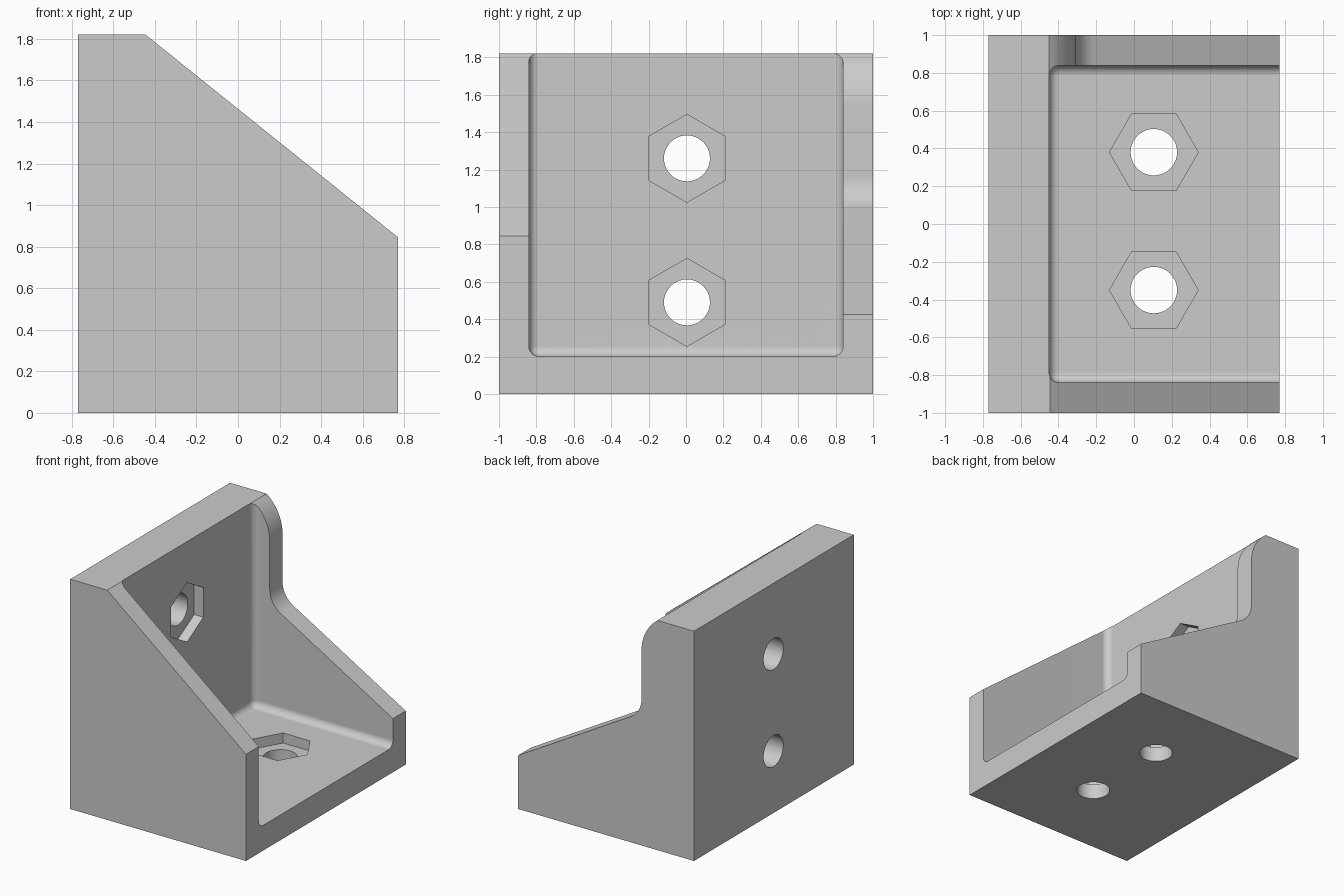
import bpy, bmesh
from math import sin, cos, radians
from mathutils import Matrix, Vector

cube = bpy.data.objects.get("Cube")
if cube:
    bpy.data.objects.remove(cube, do_unlink=True)

grey = bpy.data.materials.new("light grey")
grey.use_nodes = True
COLOUR = (0.6, 0.6, 0.6, 1)
grey.diffuse_color = COLOUR
grey.node_tree.nodes["Principled BSDF"].inputs["Base Color"].default_value = COLOUR


def finish(bm, name):
    bmesh.ops.recalc_face_normals(bm, faces=bm.faces)
    mesh = bpy.data.meshes.new(name)
    bm.to_mesh(mesh)
    bm.free()
    mesh.materials.append(grey)
    ob = bpy.data.objects.new(name, mesh)
    bpy.context.collection.objects.link(ob)
    return ob


def extrude_profile(name, points, y0, y1):
    """Extrude an x-z outline along y."""
    bm = bmesh.new()
    face = bm.faces.new([bm.verts.new((x, y0, z)) for x, z in points])
    new = bmesh.ops.extrude_face_region(bm, geom=[face])["geom"]
    bmesh.ops.translate(bm, vec=(0, y1 - y0, 0),
                        verts=[v for v in new if isinstance(v, bmesh.types.BMVert)])
    return finish(bm, name)


def prism(name, sides, radius, start, end, turn=0):
    """Regular prism between two points."""
    start, end = Vector(start), Vector(end)
    axis = end - start
    bm = bmesh.new()
    bmesh.ops.create_cone(bm, cap_ends=True, segments=sides, radius1=radius,
                          radius2=radius, depth=axis.length)
    spin = Matrix.Rotation(radians(turn), 4, 'Z')
    aim = Matrix.Rotation(radians(90), 4, 'Y') if abs(axis.x) > abs(axis.z) else Matrix()
    bm.transform(Matrix.Translation((start + end) / 2) @ aim @ spin)
    return finish(bm, name)


def arc(cx, cz, r, a0, a1, steps=10):
    angles = [radians(a0 + (a1 - a0) * i / steps) for i in range(steps + 1)]
    return [(cx + r * cos(a), cz + r * sin(a)) for a in angles]


def cut(body, cutter):
    mod = body.modifiers.new("cut", 'BOOLEAN')
    mod.operation, mod.solver, mod.object = 'DIFFERENCE', 'EXACT', cutter
    bpy.ops.object.modifier_apply(modifier=mod.name)
    bpy.data.objects.remove(cutter, do_unlink=True)


# Outer body with the sloping gusset edge
bracket = extrude_profile("corner_bracket", [(-0.77, 0), (0.77, 0), (0.77, 0.845),
                          (-0.445, 1.82), (-0.77, 1.82)], -1, 1)
bpy.ops.object.select_all(action='DESELECT')
bracket.select_set(True)
bpy.context.view_layer.objects.active = bracket

# Filleted pocket between the two gussets
bm = bmesh.new()
bmesh.ops.create_cube(bm, size=1)
bm.transform(Matrix.Translation((0.55, 0, 1.2)) @ Matrix.Diagonal((2, 1.68, 2, 1)))
bmesh.ops.bevel(bm, geom=bm.edges[:], offset=0.055, segments=6, profile=0.5, affect='EDGES')
cut(bracket, finish(bm, "pocket_cutter"))

# Lower, stepped edge of the rear gusset
step = (arc(-0.66, 1.54, 0.35, 53, 0) + arc(-0.12, 1.16, 0.19, 180, 239)
        + [(0.77, 0.425), (0.9, 0.35), (0.9, 2), (-0.4, 2)])
cut(bracket, extrude_profile("step_cutter", step, 0.7, 1.1))

# Bolt holes with hexagonal nut recesses: upright wall, then base
for z in (0.49, 1.26):
    cut(bracket, prism("hole_cutter", 40, 0.123, (-1, 0.005, z), (-0.3, 0.005, z)))
    cut(bracket, prism("nut_cutter", 6, 0.235, (-0.53, 0.005, z), (-0.3, 0.005, z), 90))
for y in (-0.35, 0.38):
    cut(bracket, prism("hole_cutter", 40, 0.123, (0.105, y, -0.2), (0.105, y, 0.4)))
    cut(bracket, prism("nut_cutter", 6, 0.235, (0.105, y, 0.12), (0.105, y, 0.4), 90))

# Orient the base recesses by their own points and smooth the fillets
bpy.ops.object.shade_smooth_by_angle(angle=radians(30))
weighted = bracket.modifiers.new("even shading", 'WEIGHTED_NORMAL')
weighted.keep_sharp = True
